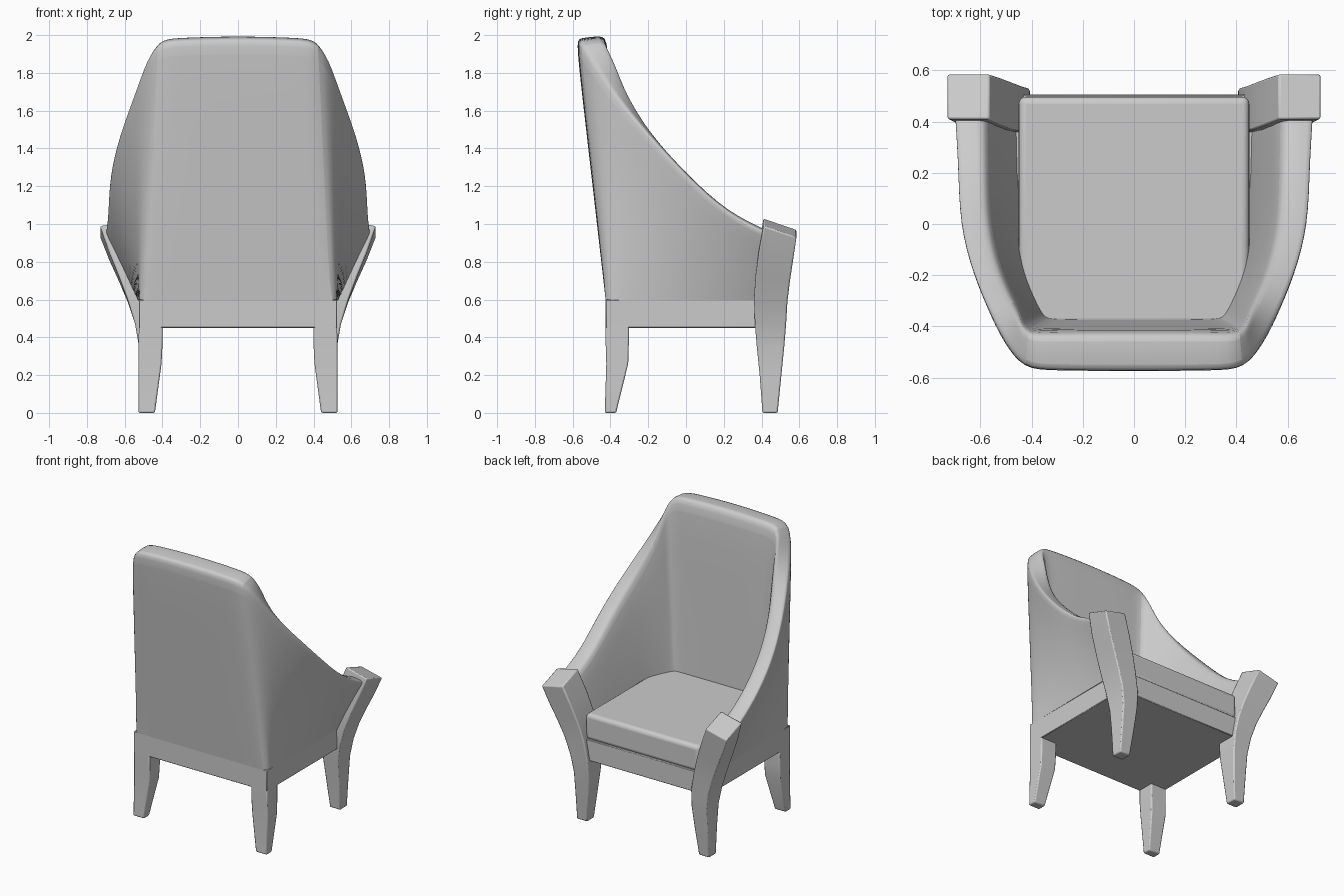
import bpy, bmesh
from mathutils import Vector

if "Cube" in bpy.data.objects:
    bpy.data.objects.remove(bpy.data.objects["Cube"])


def finish(bm, name, mirror=False, bevel=0.0, segments=2, subsurf=0, angle=0.6):
    """Turn a bmesh into a named object with modifiers and smooth shading."""
    bmesh.ops.recalc_face_normals(bm, faces=bm.faces)
    mesh = bpy.data.meshes.new(name)
    bm.to_mesh(mesh)
    bm.free()
    ob = bpy.data.objects.new(name, mesh)
    bpy.context.collection.objects.link(ob)
    if mirror:
        m = ob.modifiers.new("mirror", 'MIRROR')
        m.use_clip = True
    if bevel:
        b = ob.modifiers.new("bevel", 'BEVEL')
        b.width, b.segments = bevel, segments
        b.limit_method = 'ANGLE'
        b.angle_limit = 0.7
    if subsurf:
        s = ob.modifiers.new("subsurf", 'SUBSURF')
        s.levels = s.render_levels = subsurf
    bpy.ops.object.select_all(action='DESELECT')
    ob.select_set(True)
    bpy.context.view_layer.objects.active = ob
    bpy.ops.object.shade_smooth_by_angle(angle=angle)
    return ob


def loft(rings, caps=(True, True)):
    """Skin closed rings of points into a tube."""
    bm = bmesh.new()
    loops = [[bm.verts.new(p) for p in ring] for ring in rings]
    n = len(loops[0])
    for a, b in zip(loops, loops[1:]):
        for i in range(n):
            j = (i + 1) % n
            bm.faces.new((a[i], a[j], b[j], b[i]))
    if caps[0]:
        bm.faces.new(loops[0][::-1])
    if caps[1]:
        bm.faces.new(loops[-1])
    return bm


def box(x0, x1, y0, y1, z0, z1):
    return loft([[(x0, y0, z), (x1, y0, z), (x1, y1, z), (x0, y1, z)] for z in (z0, z1)])


def leg(name, sections, tilt_x=0.0, tilt_y=0.0):
    """Mirrored leg from (inner x, outer x, low y, high y, z); tilts slope the top."""
    rings = []
    for xi, xo, y0, y1, z in sections:
        t = max(0, (z - 0.5) / (sections[-1][4] - 0.5))
        tx, ty = tilt_x * t, tilt_y * t
        rings.append([(xi, y0, z), (xo, y0, z - tx), (xo, y1, z - tx - ty), (xi, y1, z - ty)])
    return finish(loft(rings), name, mirror=True, bevel=0.008)


# seat frame and cushion
finish(box(-0.525, 0.525, -0.425, 0.505, 0.45, 0.6), "seat_frame", bevel=0.004, segments=1)
finish(box(-0.45, 0.45, -0.395, 0.497, 0.59, 0.775), "seat_cushion", bevel=0.028, segments=4)

# short tapered back legs
leg("back_legs", [(0.44, 0.527, -0.43, -0.37, 0), (0.405, 0.527, -0.422, -0.306, 0.26),
                  (0.40, 0.526, -0.425, -0.303, 0.36), (0.40, 0.525, -0.425, -0.302, 0.47)])

# front legs that sweep outward into the arm posts
leg("front_leg_posts", [(0.44, 0.522, 0.405, 0.485, 0), (0.418, 0.522, 0.39, 0.505, 0.2),
                        (0.405, 0.524, 0.375, 0.52, 0.35), (0.408, 0.545, 0.365, 0.53, 0.47),
                        (0.432, 0.585, 0.36, 0.537, 0.61), (0.465, 0.63, 0.368, 0.55, 0.74),
                        (0.51, 0.682, 0.385, 0.567, 0.88), (0.565, 0.73, 0.41, 0.585, 1.03)],
    tilt_x=0.04, tilt_y=0.06)

# wrap-around shell: per station outer foot xy, outer rim, inner rim, inner foot xy
stations = [
    ((0.53, 0.43), (0.71, 0.43, 0.955), (0.58, 0.43, 0.975), (0.46, 0.43)),
    ((0.53, 0.22), (0.695, 0.22, 1.055), (0.575, 0.22, 1.07), (0.455, 0.20)),
    ((0.528, 0.0), (0.69, 0.0, 1.26), (0.57, 0.0, 1.275), (0.44, 0.0)),
    ((0.526, -0.2), (0.635, -0.2, 1.48), (0.52, -0.19, 1.485), (0.41, -0.2)),
    ((0.525, -0.35), (0.555, -0.38, 1.685), (0.46, -0.315, 1.715), (0.36, -0.32)),
    ((0.522, -0.40), (0.503, -0.475, 1.83), (0.445, -0.36, 1.86), (0.345, -0.345)),
    ((0.50, -0.425), (0.43, -0.575, 1.965), (0.425, -0.42, 1.985), (0.33, -0.362)),
    ((0.40, -0.425), (0.32, -0.582, 1.975), (0.32, -0.412, 1.995), (0.28, -0.368)),
    ((0.0, -0.425), (0.0, -0.585, 1.985), (0.0, -0.412, 2.005), (0.0, -0.37)),
]
rings = []
for ob, ot, it, ib in stations:
    ob, ib = Vector((*ob, 0.595)), Vector((*ib, 0.595))
    ot, it = Vector(ot), Vector(it)
    down_o, down_i = (ob - ot).normalized() * 0.012, (ib - it).normalized() * 0.025
    rings.append([ob, ob.lerp(ot, 0.33), ob.lerp(ot, 0.67), ot + down_o, ot.lerp(it, 0.1),
                  ot.lerp(it, 0.82), it + down_i, it.lerp(ib, 0.33), it.lerp(ib, 0.67), ib])
bm = loft(rings, caps=(True, False))
crease = bm.edges.layers.float.new("crease_edge")
for e in bm.edges:
    ends = [v.co for v in e.verts]
    if all(c.z < 0.6 for c in ends) or all(c.y > 0.42 for c in ends):
        e[crease] = 1.0
finish(bm, "back_and_arm_shell", mirror=True, subsurf=2)
